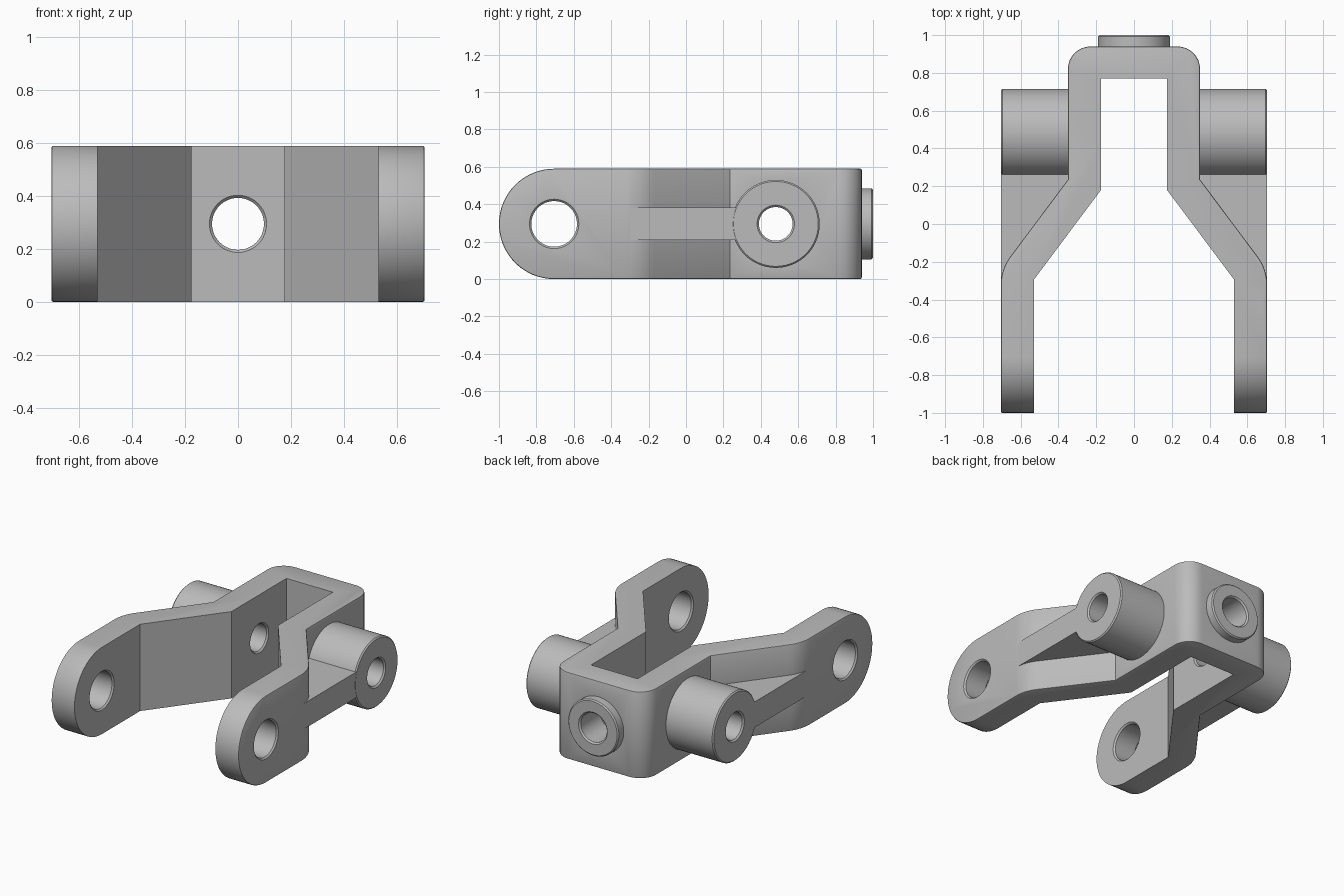
import bpy, bmesh, math
from mathutils import Vector, Matrix

cube = bpy.data.objects.get("Cube")
if cube:
    bpy.data.objects.remove(cube, do_unlink=True)

HEIGHT, MID = 0.59, 0.295
ARM_X, NECK_X, WALL = 0.705, 0.35, 0.175
PIVOT_Y, BOSS_Y = -0.705, 0.48

steel = bpy.data.materials.new("plain grey")
steel.use_nodes = True
steel.diffuse_color = (0.5, 0.5, 0.5, 1)
steel.node_tree.nodes["Principled BSDF"].inputs["Base Color"].default_value = (0.5, 0.5, 0.5, 1)


def finish(name, bm):
    bmesh.ops.recalc_face_normals(bm, faces=bm.faces)
    mesh = bpy.data.meshes.new(name)
    bm.to_mesh(mesh)
    bm.free()
    mesh.materials.append(steel)
    ob = bpy.data.objects.new(name, mesh)
    bpy.context.collection.objects.link(ob)
    return ob


def prism(name, points, start, depth):
    """Close a flat outline and extrude it by the depth vector."""
    bm = bmesh.new()
    face = bm.faces.new([bm.verts.new(Vector(p) + Vector(start)) for p in points])
    new = bmesh.ops.extrude_face_region(bm, geom=[face])["geom"]
    bmesh.ops.translate(bm, vec=depth, verts=[v for v in new if isinstance(v, bmesh.types.BMVert)])
    return finish(name, bm)


def lathe(name, rings, axis, centre, sides=64):
    """Solid of revolution; rings are (distance along axis, radius)."""
    turn = Vector((0, 0, 1)).rotation_difference(Vector(axis)).to_matrix().to_4x4()
    place = Matrix.Translation(centre) @ turn
    bm = bmesh.new()
    loops = [[bm.verts.new(place @ Vector((r * math.cos(a), r * math.sin(a), d)))
              for a in (2 * math.pi * i / sides for i in range(sides))] for d, r in rings]
    for low, high in zip(loops, loops[1:]):
        for i in range(sides):
            j = (i + 1) % sides
            bm.faces.new((low[i], low[j], high[j], high[i]))
    bm.faces.new(loops[0])
    bm.faces.new(loops[-1])
    return finish(name, bm)


def boss(name, start, end, r, axis, centre):
    return lathe(name, [(start, r), (end - 0.008, r), (end, r - 0.008)], axis, centre)


def bore(name, start, end, r, axis, centre):
    """Hole cutter with a chamfer at both mouths."""
    c = 0.01
    rings = [(start - c, r + 2 * c), (start + c, r), (end - c, r), (end + c, r + 2 * c)]
    return lathe(name, rings, axis, centre)


def combine(target, other, operation):
    mod = target.modifiers.new(operation, "BOOLEAN")
    mod.operation, mod.object, mod.solver = operation, other, "EXACT"
    bpy.context.view_layer.objects.active = target
    bpy.ops.object.modifier_apply(modifier=mod.name)
    bpy.data.objects.remove(other, do_unlink=True)


def fillet(before, corner, after, radius, steps=8):
    """Arc points that round one corner of an outline."""
    b, c, a = (Vector(p) for p in (before, corner, after))
    u, v = (b - c).normalized(), (a - c).normalized()
    half = u.angle(v) / 2
    centre = c + (u + v).normalized() * radius / math.sin(half)
    p = c + u * radius / math.tan(half) - centre
    q = c + v * radius / math.tan(half) - centre
    sweep = p.angle(q)
    return [tuple(centre + (p * math.sin((1 - t) * sweep) + q * math.sin(t * sweep)) / math.sin(sweep))
            for t in (i / steps for i in range(steps + 1))]


# Yoke outline seen from above, right half then mirrored
tip, knee, neck, back = (ARM_X, -1), (ARM_X, -0.24), (NECK_X, 0.235), (NECK_X, 0.94)
outer = [tip] + fillet(tip, knee, neck, 0.25) + [neck] + fillet(neck, back, (0, 0.94), 0.12)
inner = [(WALL, 0.77), (WALL, 0.18), (0.53, -0.295), (0.53, -1)]
mirror = lambda pts: [(-x, y) for x, y in reversed(pts)]
outline = outer + mirror(outer) + mirror(inner) + inner
yoke = prism("yoke_bracket", [(x, y, 0) for x, y in outline], (0, 0, 0), (0, 0, HEIGHT))

# Rounded arm ends, trimmed with a side outline
arc = [math.pi * (0.5 + i / 32) for i in range(33)]
side = [(0, PIVOT_Y + MID * math.cos(a), MID + MID * math.sin(a)) for a in arc]
side += [(0, 1.2, 0), (0, 1.2, HEIGHT)]
combine(yoke, prism("arm_end_trim", side, (-1, 0, 0), (2, 0, 0)), "INTERSECT")


# Softened outer rims
def on_outer(p):
    q = Vector((abs(p.x), p.y))
    path = [Vector(o) for o in outer] + [Vector((0, 0.94))]
    for a, b in zip(path, path[1:]):
        t = max(0, min(1, (q - a).dot(b - a) / (b - a).length_squared))
        if (a.lerp(b, t) - q).length < 0.0015:
            return True
    return False


bm = bmesh.new()
bm.from_mesh(yoke.data)
bmesh.ops.remove_doubles(bm, verts=bm.verts, dist=0.0001)
rims = [e for e in bm.edges if len(e.link_faces) == 2 and e.calc_face_angle() > 1.2
        and all(on_outer(v.co) for v in e.verts)]
bmesh.ops.bevel(bm, geom=rims, offset=0.008, segments=2, profile=0.5, affect="EDGES")
bm.to_mesh(yoke.data)
bm.free()

# Side bosses and the ribs that brace them
for s in (1, -1):
    hub = (0, BOSS_Y, MID)
    combine(yoke, boss("side_boss", 0.26, ARM_X, 0.235, (s, 0, 0), hub), "UNION")
    rib = [(0.3, 0.4), (ARM_X - 0.001, 0.4), (ARM_X - 0.001, -0.3), (0.65, -0.26), (0.3, 0.2)]
    combine(yoke, prism("side_rib", [(s * x, y, 0) for x, y in rib], (0, 0, 0.208), (0, 0, 0.174)), "UNION")

# Rear boss
combine(yoke, boss("rear_boss", 0.85, 1.0, 0.19, (0, 1, 0), (0, 0, MID)), "UNION")

# Bores through bosses and arms
combine(yoke, bore("rear_bore", 0.77, 1.0, 0.098, (0, 1, 0), (0, 0, MID)), "DIFFERENCE")
for s in (1, -1):
    combine(yoke, bore("side_bore", WALL, ARM_X, 0.09, (s, 0, 0), (0, BOSS_Y, MID)), "DIFFERENCE")
    combine(yoke, bore("arm_bore", 0.53, ARM_X, 0.122, (s, 0, 0), (0, PIVOT_Y, MID)), "DIFFERENCE")

# Smooth shading with crisp edges
bpy.ops.object.select_all(action="DESELECT")
yoke.select_set(True)
bpy.context.view_layer.objects.active = yoke
bpy.ops.object.shade_smooth_by_angle(angle=math.radians(25))
